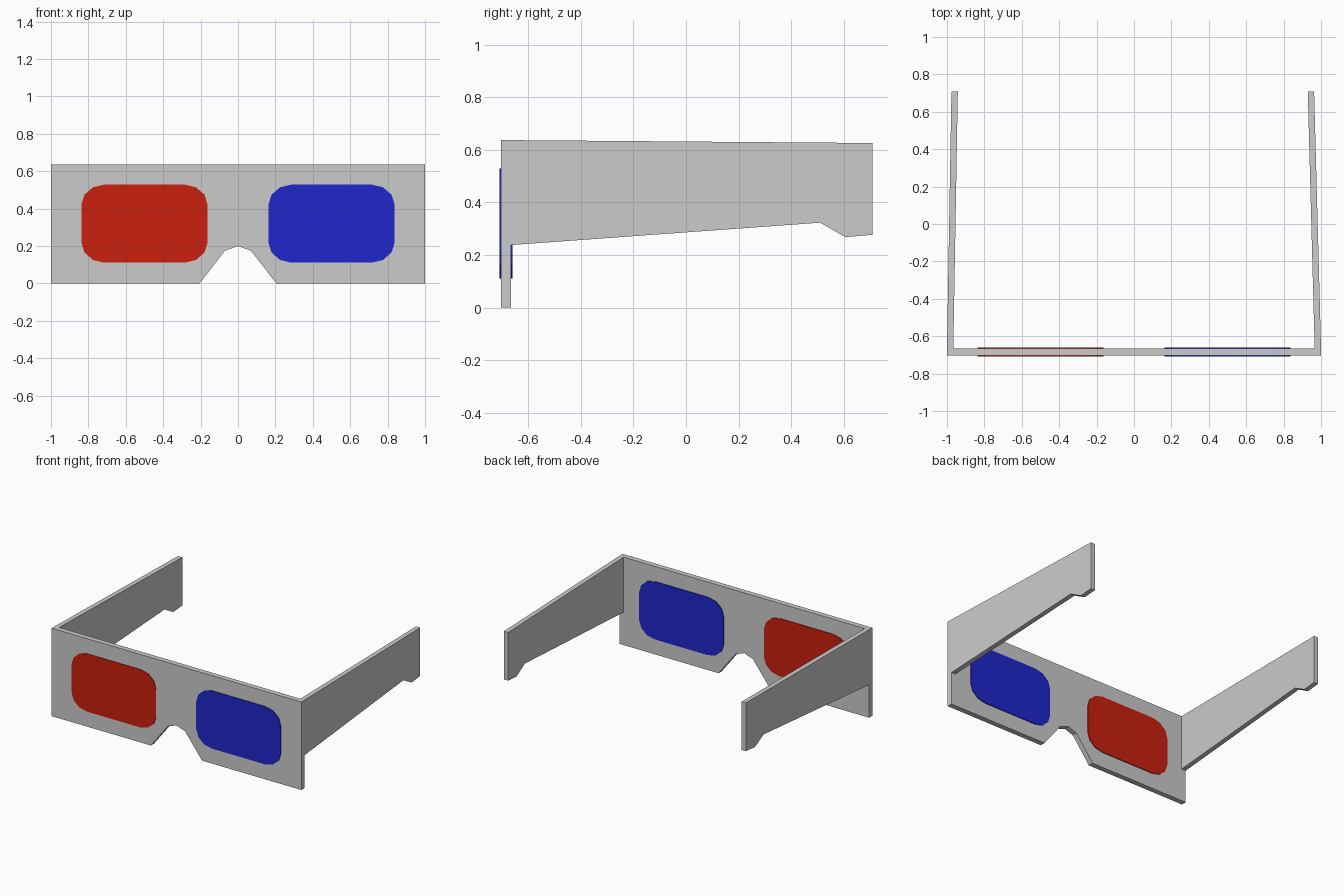
import bpy, bmesh, math

if "Cube" in bpy.data.objects:
    bpy.data.objects.remove(bpy.data.objects["Cube"])

FRONT_Y, BACK_Y, END_Y, TOP = -0.704, -0.666, 0.709, 0.637


def material(name, color):
    mat = bpy.data.materials.new(name)
    mat.diffuse_color = color
    mat.use_nodes = True
    mat.node_tree.nodes["Principled BSDF"].inputs["Base Color"].default_value = mat.diffuse_color
    return mat


def solid(name, side_a, side_b, mat=None):
    """Closed solid between two matching outlines."""
    bm = bmesh.new()
    a = [bm.verts.new(p) for p in side_a]
    b = [bm.verts.new(p) for p in side_b]
    n = len(a)
    bm.faces.new(a)
    bm.faces.new(b[::-1])
    for i in range(n):
        j = (i + 1) % n
        bm.faces.new((a[j], a[i], b[i], b[j]))
    bmesh.ops.recalc_face_normals(bm, faces=bm.faces)
    mesh = bpy.data.meshes.new(name)
    bm.to_mesh(mesh)
    bm.free()
    obj = bpy.data.objects.new(name, mesh)
    bpy.context.collection.objects.link(obj)
    if mat:
        mesh.materials.append(mat)
    return obj


def slab(name, outline, y0, y1, mat=None):
    return solid(name, [(x, y0, z) for x, z in outline],
                 [(x, y1, z) for x, z in outline], mat)


def rounded_rect(cx, cz, hx, hz, rx, rz, steps=3):
    pts = []
    for q, (sx, sz) in enumerate([(1, 1), (-1, 1), (-1, -1), (1, -1)]):
        for i in range(steps + 1):
            t = math.pi / 2 * (q + i / steps)
            pts.append((cx + sx * (hx - rx) + rx * math.cos(t),
                        cz + sz * (hz - rz) + rz * math.sin(t)))
    return pts


# Front panel with nose notch
half = [(0.07, 0.175), (0.205, 0), (1, 0), (1, TOP)]
outline = [(0, 0.2)] + half + [(-x, z) for x, z in reversed(half)]
slab("front_panel", outline, FRONT_Y, BACK_Y)

# Coloured lenses, slightly proud of both panel faces
red = material("red_film", (0.6, 0.014, 0.004, 1))
blue = material("blue_film", (0.013, 0.02, 0.6, 1))
for name, cx, mat in (("red_lens", -0.5, red), ("blue_lens", 0.5, blue)):
    slab(name, rounded_rect(cx, 0.32, 0.338, 0.209, 0.125, 0.11), -0.709, -0.66, mat)

# Temple arms with hooked ends, leaning slightly inwards
profile = [(BACK_Y, TOP), (END_Y, 0.626), (END_Y, 0.277), (0.607, 0.268),
           (0.51, 0.323), (BACK_Y, 0.238)]


def arm(name, side, end_x, thick=0.034):
    def face(offset):
        return [(side * (1 - offset + (end_x - 1) * (y - BACK_Y) / (END_Y - BACK_Y)), y, z)
                for y, z in profile]
    solid(name, face(0), face(thick))


arm("left_arm", -1, 0.976)
arm("right_arm", 1, 0.963)
